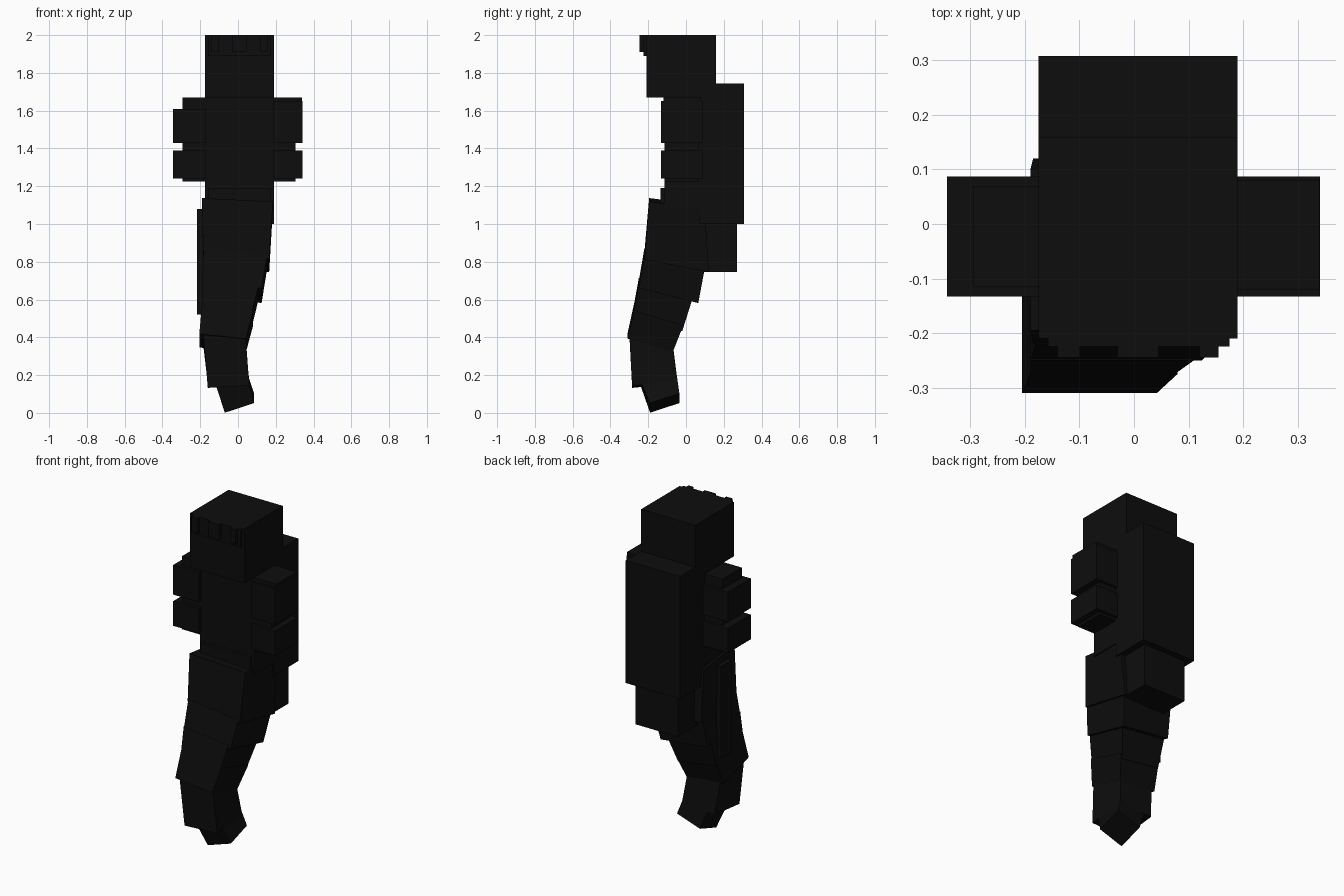
import bpy

cube = bpy.data.objects.get("Cube")
if cube:
    bpy.data.objects.remove(cube, do_unlink=True)

black = bpy.data.materials.new("near_black")
black.use_nodes = True
color = (0.004, 0.004, 0.004, 1)
black.diffuse_color = color
black.node_tree.nodes["Principled BSDF"].inputs["Base Color"].default_value = color

FACES = [(0, 3, 2, 1), (4, 5, 6, 7), (0, 1, 5, 4),
         (1, 2, 6, 5), (2, 3, 7, 6), (3, 0, 4, 7)]


def ring(x0, x1, y0, y1, z, sx=0, sy=0):
    """Four corners of a rectangle at height z, tilted by two slopes."""
    xc, yc = (x0 + x1) / 2, (y0 + y1) / 2
    return [(x, y, z + sx * (x - xc) + sy * (y - yc))
            for x, y in ((x0, y0), (x1, y0), (x1, y1), (x0, y1))]


def block(name, bottom, top):
    """Six-sided block between two rectangles."""
    mesh = bpy.data.meshes.new(name)
    mesh.from_pydata(ring(*bottom) + ring(*top), [], FACES)
    mesh.materials.append(black)
    obj = bpy.data.objects.new(name, mesh)
    bpy.context.collection.objects.link(obj)
    return obj


def box(name, x0, x1, y0, y1, z0, z1):
    return block(name, (x0, x1, y0, y1, z0), (x0, x1, y0, y1, z1))


# Head with a stepped brow along its front
box("head", -0.175, 0.19, -0.21, 0.16, 1.67, 2.0)
box("brow", -0.158, 0.175, -0.225, -0.205, 1.89, 2.0)
for i, (a, b) in enumerate(((-0.14, -0.10), (-0.03, 0.045), (0.12, 0.155))):
    box(f"brow_tooth_{i + 1}", a, b, -0.245, -0.22, 1.91, 2.0)

# Torso and belt
box("torso", -0.175, 0.19, -0.115, 0.08, 1.08, 1.67)
box("belt", -0.158, 0.175, -0.135, -0.11, 1.10, 1.19)

# Arms with two thick bands each
for side, inner, mid, outer, top in (("right", -0.17, -0.295, -0.343, 1.61),
                                     ("left", 0.185, 0.305, 0.341, 1.65)):
    def span(a, b):
        return min(a, b), max(a, b)
    box(f"{side}_arm", *span(inner, mid), -0.115, 0.07, 1.225, 1.67)
    box(f"{side}_upper_band", *span(inner, outer), -0.133, 0.087, 1.43, top)
    box(f"{side}_lower_band", *span(inner, outer), -0.133, 0.087, 1.24, 1.39)
box("left_shoulder_cap", 0.185, 0.34, -0.12, 0.08, 1.64, 1.67)

# Back pack in two tiers
box("back_block", -0.175, 0.19, 0.07, 0.308, 1.0, 1.745)
box("back_lower_block", -0.135, 0.15, 0.04, 0.27, 0.745, 1.02)

# Plate hanging at the right hip
box("hip_plate", -0.216, -0.17, -0.13, -0.03, 0.52, 1.08)

# Tail segments: bottom and top rectangles with x and y slopes
tail = [
    ((-0.185, 0.165, -0.22, 0.12, 0.80, -0.12, -0.2),
     (-0.19, 0.185, -0.195, 0.10, 1.11, -0.05, -0.12)),
    ((-0.19, 0.125, -0.25, 0.065, 0.64, -0.12, -0.25),
     (-0.18, 0.155, -0.22, 0.10, 0.82, -0.12, -0.2)),
    ((-0.19, 0.068, -0.28, -0.02, 0.49, -0.14, -0.3),
     (-0.19, 0.11, -0.25, 0.035, 0.66, -0.12, -0.25)),
    ((-0.205, 0.042, -0.31, -0.07, 0.37, -0.1, -0.3),
     (-0.19, 0.08, -0.275, -0.015, 0.52, -0.14, -0.3)),
    ((-0.16, 0.06, -0.285, -0.045, 0.15, 0.05, 0.1),
     (-0.185, 0.04, -0.30, -0.07, 0.39, -0.1, -0.3)),
    ((-0.07, 0.085, -0.19, -0.035, 0.052, 0.33, 0.33),
     (-0.125, 0.05, -0.25, -0.05, 0.19, 0.1, 0.1)),
]
for i, (bottom, top) in enumerate(tail):
    block(f"tail_segment_{i + 1}", bottom, top)
